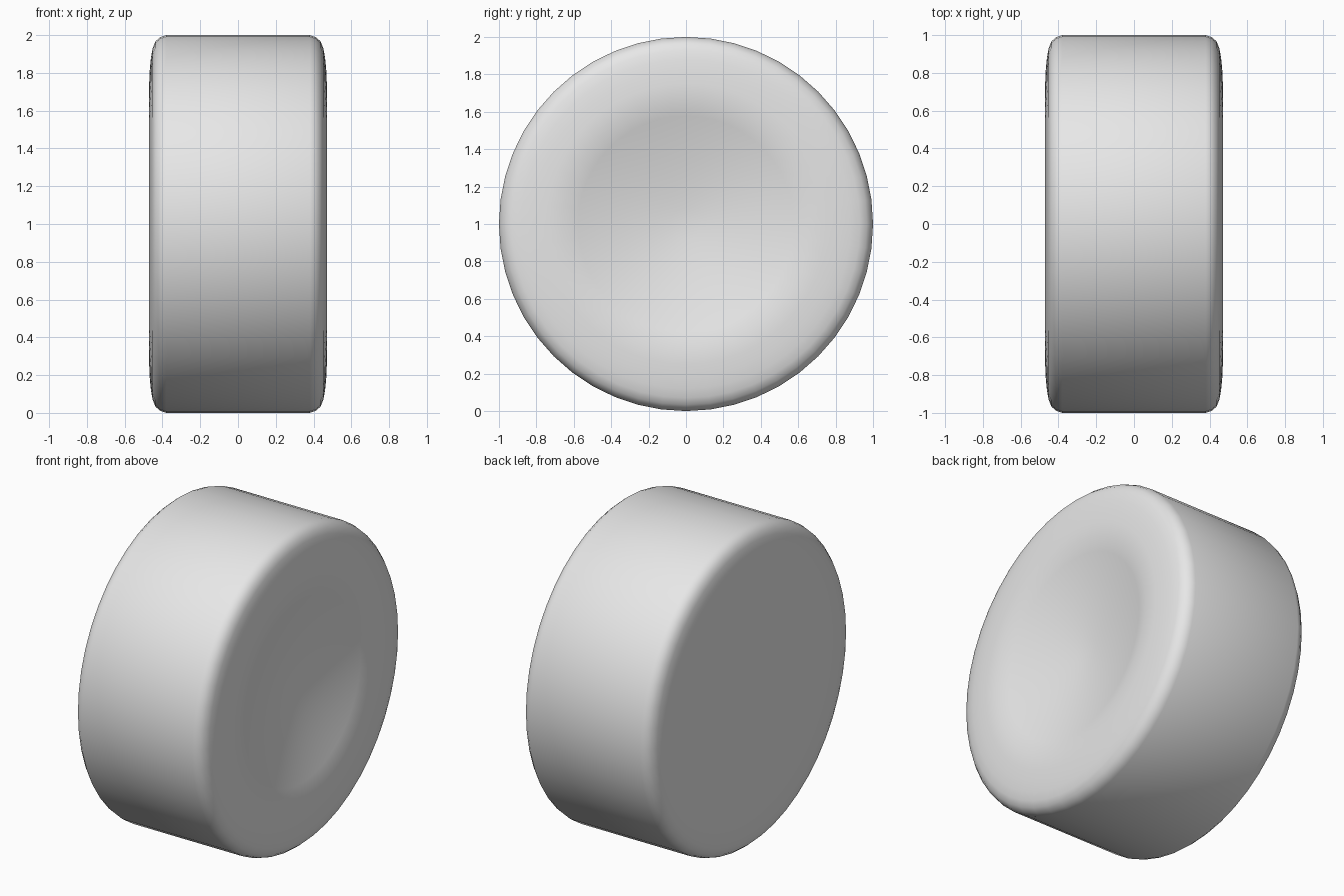
import bpy, bmesh, math
from mathutils import Matrix, Vector

cube = bpy.data.objects.get("Cube")
if cube:
    bpy.data.objects.remove(cube, do_unlink=True)

SIDES = 48
DISH_RADIUS, DISH_DEPTH, FACE_X = 0.66, 0.12, 0.47

# Single plain grey
grey = bpy.data.materials.new("light grey")
grey.use_nodes = True
colour = (0.8, 0.8, 0.8, 1)
grey.diffuse_color = colour
grey.node_tree.nodes["Principled BSDF"].inputs["Base Color"].default_value = colour

# Rounded shoulder from rim to face, as (x, radius)
shoulder = [(0.38, 1.0), (0.41, 0.99), (0.437, 0.967), (0.452, 0.93),
            (0.461, 0.88), (0.467, 0.82), (FACE_X, 0.75)]

# Hollow dish on the +x face, flat on the -x face
steps = 8
dish = []
for i in range(steps + 1):
    t = 1 - i / steps
    dish.append((FACE_X - DISH_DEPTH * (1 - t ** 1.6), DISH_RADIUS * t))
profile = [(-FACE_X, 0)] + [(-x, r) for x, r in reversed(shoulder)] + shoulder + dish

# Turn the profile around the x axis
bm = bmesh.new()
verts = [bm.verts.new((x, 0, r)) for x, r in profile]
edges = [bm.edges.new(pair) for pair in zip(verts, verts[1:])]
bmesh.ops.spin(bm, geom=verts + edges, cent=Vector(), axis=Vector((1, 0, 0)),
               angle=math.tau, steps=SIDES, use_merge=True)
bmesh.ops.remove_doubles(bm, verts=bm.verts, dist=0.0005)
bmesh.ops.recalc_face_normals(bm, faces=bm.faces)
bmesh.ops.transform(bm, matrix=Matrix.Translation((0, 0, 1)), verts=bm.verts)

mesh = bpy.data.meshes.new("dished_drum")
bm.to_mesh(mesh)
bm.free()
mesh.materials.append(grey)
drum = bpy.data.objects.new("dished_drum", mesh)
bpy.context.collection.objects.link(drum)

# Smooth shading throughout
bpy.ops.object.select_all(action="DESELECT")
drum.select_set(True)
bpy.context.view_layer.objects.active = drum
bpy.ops.object.shade_smooth_by_angle(angle=math.radians(40))
